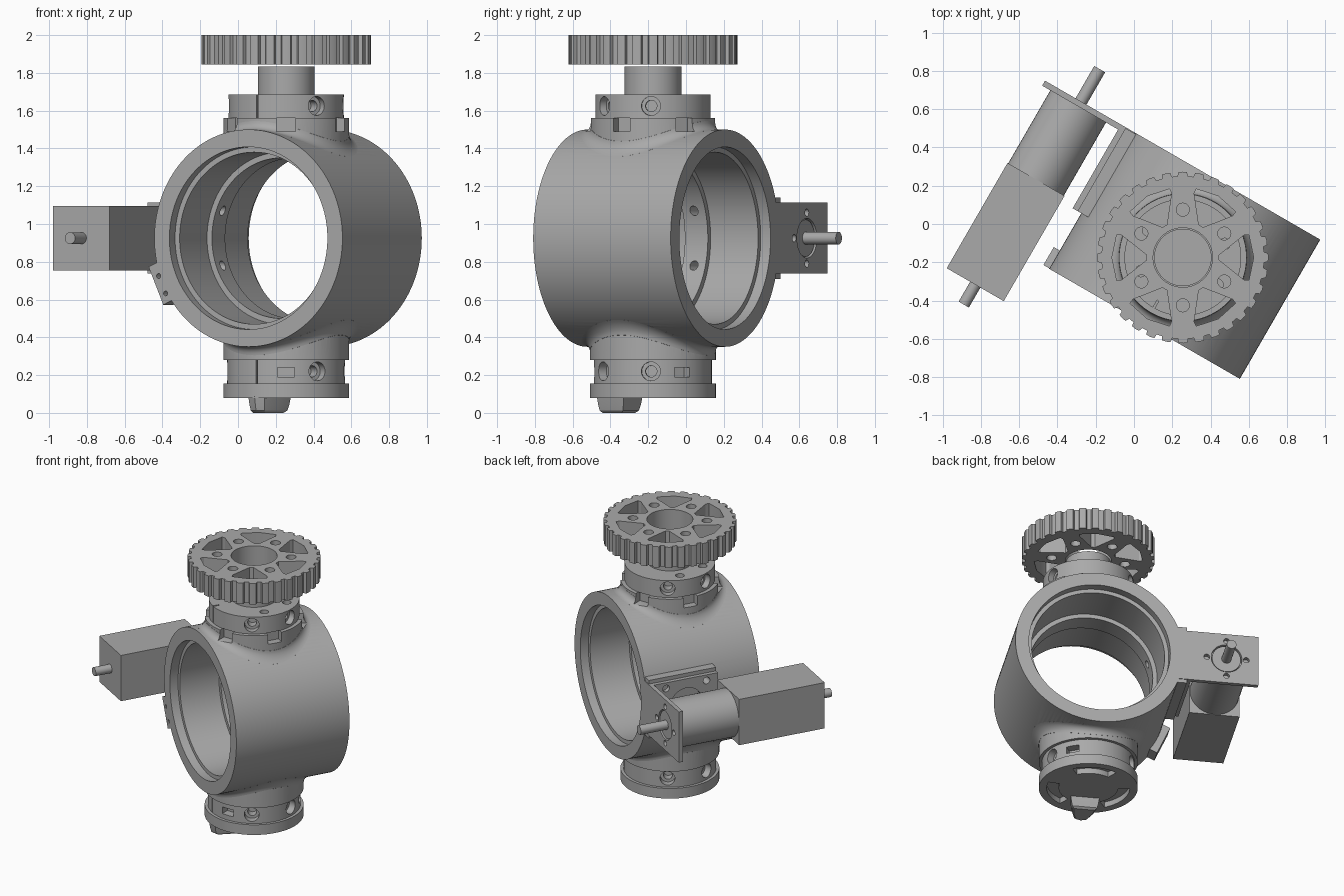
import bpy, bmesh
from math import sin, cos, pi, sqrt, radians
from mathutils import Matrix, Vector

cube = bpy.data.objects.get("Cube")
if cube:
    bpy.data.objects.remove(cube)

grey = bpy.data.materials.new("machined grey")
grey.use_nodes = True
COLOR = (0.4, 0.4, 0.4, 1)
grey.diffuse_color = COLOR
grey.node_tree.nodes["Principled BSDF"].inputs["Base Color"].default_value = COLOR

TUBE_Z, TUBE_R, NECK_R = 0.925, 0.575, 0.333
MOTOR_X = -0.868
parts = []


def finish(name, bm, keep):
    bmesh.ops.recalc_face_normals(bm, faces=bm.faces)
    mesh = bpy.data.meshes.new(name)
    bm.to_mesh(mesh)
    bm.free()
    mesh.materials.append(grey)
    obj = bpy.data.objects.new(name, mesh)
    bpy.context.collection.objects.link(obj)
    if keep:
        parts.append(obj)
    return obj


def box(name, lo, hi, keep=False, turn=None):
    bm = bmesh.new()
    lo, hi = Vector(lo), Vector(hi)
    bmesh.ops.create_cube(bm, size=1, matrix=Matrix.Translation((lo + hi) / 2) @ Matrix.Diagonal((hi - lo).to_4d()))
    if turn:
        bm.transform(turn)
    return finish(name, bm, keep)


def rod(name, start, end, r, keep=False, segs=48):
    start, end = Vector(start), Vector(end)
    axis = end - start
    bm = bmesh.new()
    place = Matrix.Translation((start + end) / 2) @ axis.to_track_quat('Z', 'Y').to_matrix().to_4x4()
    bmesh.ops.create_cone(bm, cap_ends=True, segments=segs, radius1=r, radius2=r, depth=axis.length, matrix=place)
    return finish(name, bm, keep)


def rings(name, loops, close=False, keep=False):
    """Skin a list of point loops, capped or closed into a band."""
    bm = bmesh.new()
    vs = [[bm.verts.new(p) for p in loop] for loop in loops]
    n = len(vs[0])
    pairs = list(zip(vs, vs[1:])) + ([(vs[-1], vs[0])] if close else [])
    for a, b in pairs:
        for i in range(n):
            bm.faces.new((a[i], a[(i + 1) % n], b[(i + 1) % n], b[i]))
    if not close:
        bm.faces.new(vs[0])
        bm.faces.new(vs[-1])
    return finish(name, bm, keep)


def prism(name, pts, z0, z1, keep=False):
    return rings(name, [[(x, y, z) for x, y in pts] for z in (z0, z1)], keep=keep)


def polar(r, deg):
    return r * cos(radians(deg)), r * sin(radians(deg))


def boolean(target, tools, op='DIFFERENCE'):
    bpy.context.view_layer.objects.active = target
    for tool in tools:
        mod = target.modifiers.new("bool", 'BOOLEAN')
        mod.operation, mod.object, mod.solver = op, tool, 'EXACT'
        bpy.ops.object.modifier_apply(modifier=mod.name)
        bpy.data.objects.remove(tool)


def turn_z(deg):
    return Matrix.Rotation(radians(deg), 4, 'Z')


# Curved fillet where a neck meets the tube; side is 1 above, -1 below
def fillet(side, f=0.045, n=96):
    def loop(r, up):
        out = []
        for i in range(n):
            a = 2 * pi * i / n
            h = sqrt(TUBE_R ** 2 - (r * cos(a)) ** 2) + up
            out.append((r * cos(a), r * sin(a), TUBE_Z + side * h))
        return out
    arc = [(NECK_R + 0.001 + f * (1 - sin(t * pi / 12)), f * (1 - cos(t * pi / 12))) for t in range(7)]
    return rings("fillet", [loop(r, u) for r, u in arc + [(0.3, f), (0.3, -0.04), (NECK_R + f, -0.04)]], close=True)


# Main body: tube, necks, collars, side pad and lug
body = rod("valve_body", (0, -0.4, TUBE_Z), (0, 0.44, TUBE_Z), TUBE_R, True, 128)
lug_turn = Matrix.Translation((0, 0, TUBE_Z)) @ Matrix.Rotation(radians(-24), 4, 'Y')
boolean(body, [
    rod("neck", (0, 0, 1.2), (0, 0, 1.56), NECK_R, segs=96),
    rod("neck", (0, 0, 0.28), (0, 0, 0.65), NECK_R, segs=96),
    fillet(1), fillet(-1),
    rod("collar", (0, 0, 1.5), (0, 0, 1.685), 0.305, segs=96),
    rod("collar", (0, 0, 0.12), (0, 0, 0.4), 0.312, segs=96),
    box("pad", (-0.597, -0.065, 0.71), (-0.48, 0.435, 1.14)),
    box("lug", (-0.62, -0.398, -0.11), (-0.5, -0.29, 0.11), turn=lug_turn),
], 'UNION')

# Stepped bore
bore = [(-0.5, 0.483), (-0.34, 0.483), (-0.34, 0.455), (-0.05, 0.455), (-0.05, 0.425), (0.09, 0.425),
        (0.09, 0.455), (0.38, 0.455), (0.38, 0.483), (0.5, 0.483)]
cutters = [rings("bore", [[(r * cos(2 * pi * i / 128), y, TUBE_Z + r * sin(2 * pi * i / 128))
                           for i in range(128)] for y, r in bore])]

# Collar openings: radial holes, square notches, slots and clamp slits
for a in (28, 152, -152, -28):
    for z in (1.625, 0.22):
        for r, inner in ((0.05, 0.26), (0.03, 0.2)):
            cutters.append(rod("hole", (*polar(inner, a), z), (*polar(0.4, a), z), r, segs=32))
    cutters.append(rod("top_hole", (*polar(0.23, a + 20), 1.63), (*polar(0.23, a + 20), 1.75), 0.03, segs=24))
for k in range(6):
    cutters.append(box("notch", (0.28, -0.05, 1.49), (0.42, 0.05, 1.562), turn=turn_z(60 * k)))
    if k % 3:
        cutters.append(box("slot", (0.25, -0.045, 0.19), (0.4, 0.045, 0.24), turn=turn_z(60 * k)))
for z0, z1 in ((1.56, 1.75), (0.1, 0.28)):
    cutters.append(box("slit", (-0.005, -0.4, z0), (0.005, -0.26, z1)))

# Screw holes through the pad and in the lug
for dz in (-0.145, 0.145):
    cutters.append(rod("screw", (-0.7, 0.02, TUBE_Z + dz), (-0.3, 0.02, TUBE_Z + dz), 0.025, segs=24))
for a in (200, 210):
    x, z = polar(0.585, a)
    cutters.append(rod("screw", (x, -0.5, TUBE_Z + z), (x, -0.34, TUBE_Z + z), 0.013, segs=16))
boolean(body, cutters)

# Bottom cap with curved openings
cap = rod("bottom_cap", (0, 0, 0.08), (0, 0, 0.155), NECK_R, True, 96)
openings = []
for mid, half in ((90, 32), (205, 32), (335, 32)):
    arc = [mid - half + half * i / 6 for i in range(13)]
    openings.append(prism("opening", [polar(0.28, a) for a in arc] + [polar(0.2, a) for a in reversed(arc)], 0.05, 0.135))
boolean(cap, openings)

# Pointer knob under the cap
outline = [(-0.1, -0.12), (-0.085, -0.22), (-0.05, -0.315), (0, -0.335), (0.05, -0.315), (0.085, -0.22), (0.1, -0.12)]
knob = rings("pointer_knob", [[(x * s, -0.22 + (y + 0.22) * s, z) for x, y in outline]
                              for s, z in ((1, 0.09), (0.92, 0.04), (0.85, 0.012), (0.7, 0))], keep=True)

# Stem and toothed handwheel
rod("stem", (0, 0, 1.65), (0, 0, 1.835), 0.15, True, 64)
TEETH = 32
rim = []
for k in range(TEETH):
    for f, r in ((0.0, 0.425), (0.35, 0.425), (0.42, 0.446), (0.7, 0.448), (0.93, 0.446)):
        rim.append(polar(r, 360 * (k + f) / TEETH))
wheel = prism("handwheel", rim, 1.845, 2.0, True)
tools = [rod("centre", (0, 0, 1.8), (0, 0, 2.1), 0.155, segs=64)]
for k in range(6):
    a = 60 * k + 30
    tools.append(rod("hole", (*polar(0.25, a + 30), 1.8), (*polar(0.25, a + 30), 2.1), 0.034, segs=24))
    tri = [(0.19, -4), (0.34, -20), (0.365, -19), (0.37, 0), (0.365, 19), (0.34, 20), (0.19, 4)]
    tools.append(prism("window", [polar(r, a + d) for r, d in tri], 1.8, 2.1))
boolean(wheel, tools)

# Angle bracket carrying the motor
flange = box("bracket_flange", (-0.627, -0.065, TUBE_Z - 0.188), (-0.596, 0.42, TUBE_Z + 0.188), True)
plate = box("bracket_plate", (-1.085, 0.41, TUBE_Z - 0.188), (-0.5, 0.44, TUBE_Z + 0.188), True)
tools = [rod("window", (-0.7, 0.17, TUBE_Z), (-0.5, 0.17, TUBE_Z), 0.12)]
for y in (0.02, 0.32):
    for dz in (-0.145, 0.145):
        tools.append(rod("screw", (-0.7, y, TUBE_Z + dz), (-0.5, y, TUBE_Z + dz), 0.025, segs=24))
boolean(flange, tools)
tools = []
for k in range(4):
    dx, dz = polar(0.135, 90 * k)
    tools.append(rod("screw", (MOTOR_X + dx, 0.3, TUBE_Z + dz), (MOTOR_X + dx, 0.5, TUBE_Z + dz), 0.02, segs=24))
tools.append(rod("boss_hole", (MOTOR_X, 0.3, TUBE_Z), (MOTOR_X, 0.5, TUBE_Z), 0.105))
boolean(plate, tools)

# Motor: square housing, round gearbox, boss and shafts
box("motor_housing", (MOTOR_X - 0.172, -0.665, TUBE_Z - 0.17), (MOTOR_X + 0.172, -0.03, TUBE_Z + 0.17), True)
for name, y0, y1, r in (("gearbox", -0.04, 0.41, 0.168), ("gearbox_boss", 0.4, 0.432, 0.098),
                        ("output_shaft", 0.42, 0.635, 0.033), ("rear_shaft", -0.785, -0.65, 0.031)):
    rod(name, (MOTOR_X, y0, TUBE_Z), (MOTOR_X, y1, TUBE_Z), r, True)

# Place the assembly and shade it
place = Matrix.Translation((0.255, -0.175, 0)) @ turn_z(-30)
bpy.ops.object.select_all(action='DESELECT')
for obj in parts:
    obj.data.transform(place)
    obj.select_set(True)
bpy.context.view_layer.objects.active = body
bpy.ops.object.shade_smooth_by_angle(angle=radians(30))
